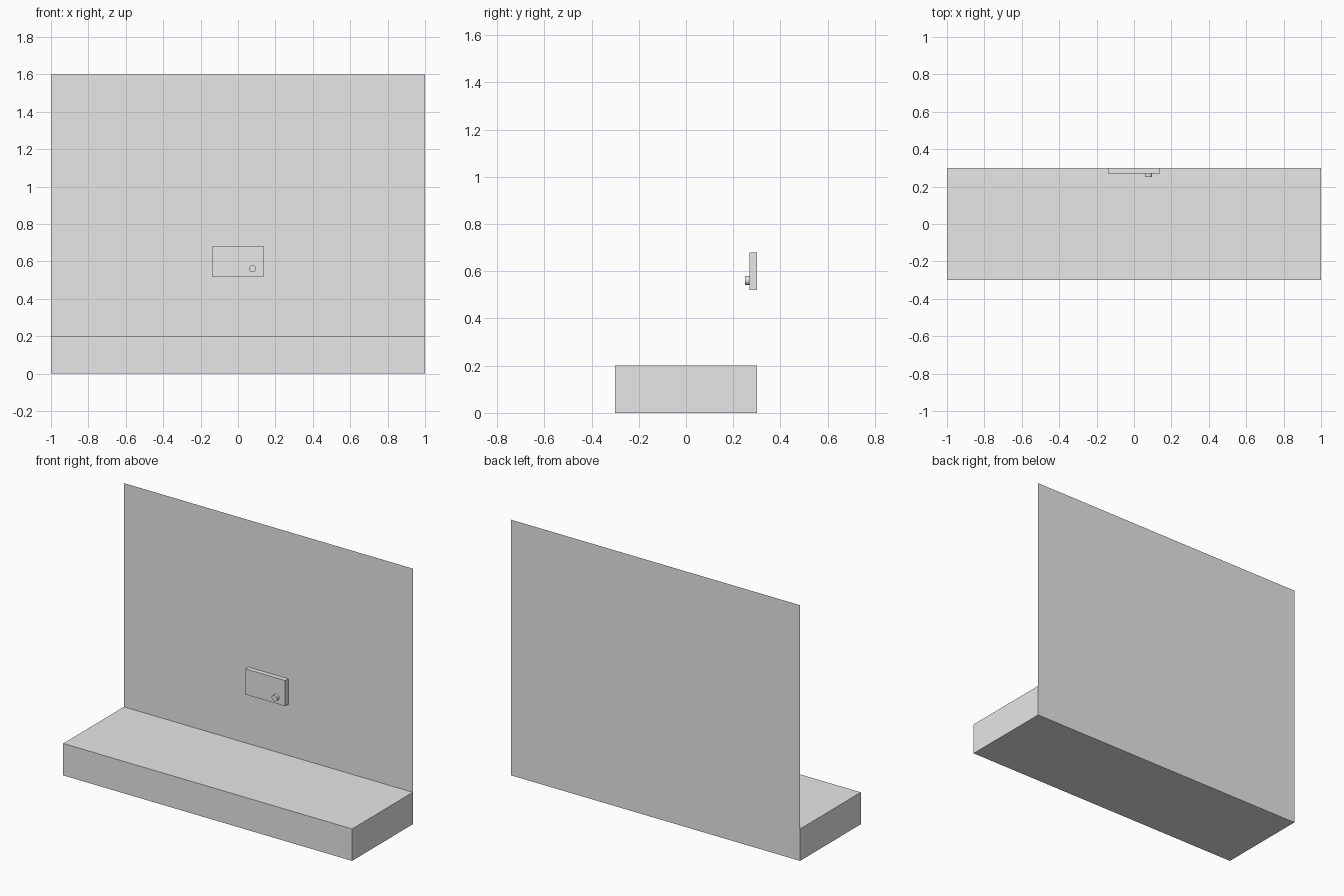
import bpy
import math

cube = bpy.data.objects.get("Cube")
if cube:
    bpy.data.objects.remove(cube, do_unlink=True)

# Single plain colour
grey = bpy.data.materials.new("plain_grey")
grey.use_nodes = True
colour = (0.8, 0.8, 0.8, 1.0)
grey.diffuse_color = colour
grey.node_tree.nodes["Principled BSDF"].inputs["Base Color"].default_value = colour


def finish(name, scale=(1, 1, 1)):
    obj = bpy.context.object
    obj.name = name
    obj.scale = scale
    bpy.ops.object.transform_apply(location=False, rotation=True, scale=True)
    obj.data.materials.append(grey)
    return obj


def box(name, low, high):
    centre = [(a + b) / 2 for a, b in zip(low, high)]
    bpy.ops.mesh.primitive_cube_add(size=1, location=centre)
    return finish(name, [b - a for a, b in zip(low, high)])


BACK = 0.3

# Floor slab
box("floor_slab", (-1, -BACK, 0), (1, BACK, 0.2))

# Thin wall sheet standing along the back edge
bpy.ops.mesh.primitive_plane_add(size=1, location=(0, BACK, 0.8),
                                 rotation=(math.pi / 2, 0, 0))
finish("back_wall", (2, 1.6, 1))

# Panel fixed to the wall
box("wall_panel", (-0.138, 0.27, 0.52), (0.138, BACK, 0.68))

# Round knob on the panel
bpy.ops.mesh.primitive_cylinder_add(vertices=32, radius=0.019, depth=0.02,
                                    location=(0.077, 0.26, 0.561),
                                    rotation=(math.pi / 2, 0, 0))
finish("panel_knob")
bpy.ops.object.shade_smooth_by_angle(angle=math.radians(30))
